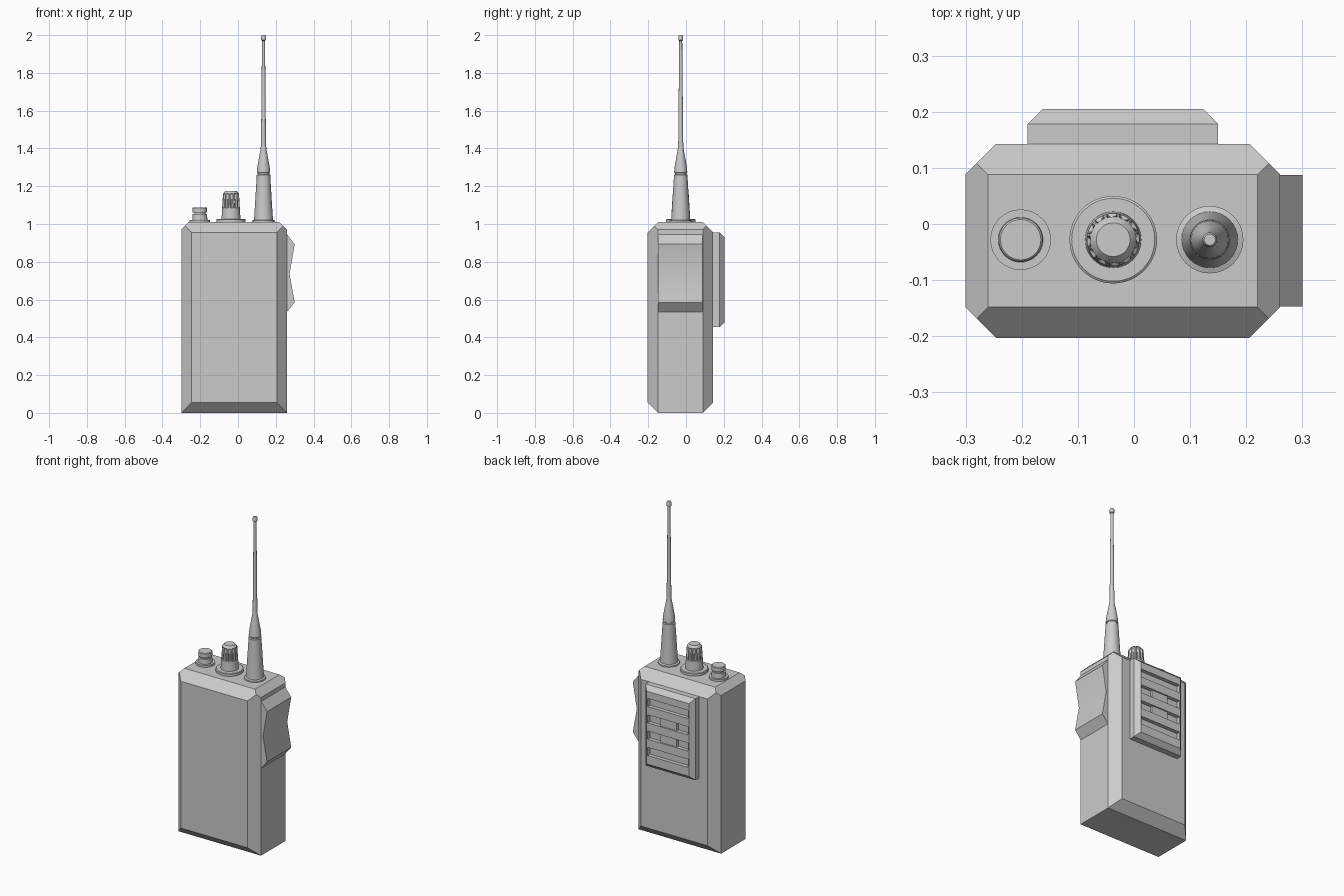
import bpy, bmesh, math
from mathutils import Vector

if "Cube" in bpy.data.objects:
    bpy.data.objects.remove(bpy.data.objects["Cube"])


def finish(bm, name, smooth=False):
    bmesh.ops.recalc_face_normals(bm, faces=bm.faces)
    mesh = bpy.data.meshes.new(name)
    bm.to_mesh(mesh)
    bm.free()
    ob = bpy.data.objects.new(name, mesh)
    bpy.context.collection.objects.link(ob)
    if smooth:
        bpy.ops.object.select_all(action='DESELECT')
        bpy.context.view_layer.objects.active = ob
        ob.select_set(True)
        bpy.ops.object.shade_smooth_by_angle(angle=math.radians(30))
    return ob


def add_box(bm, lo, hi):
    lo, hi = Vector(lo), Vector(hi)
    verts = bmesh.ops.create_cube(bm, size=1)["verts"]
    for v in verts:
        v.co = (lo + hi) / 2 + v.co * (hi - lo)


def chamfered_box(name, lo, hi, cuts):
    """Each cut is (side signs of the edge, chamfer size)."""
    bm = bmesh.new()
    add_box(bm, lo, hi)
    for signs, size in cuts:
        co = Vector([h if s > 0 else l if s < 0 else (l + h) / 2
                     for s, l, h in zip(signs, lo, hi)])
        axis = next(i for i in range(3) if signs[i])
        co[axis] -= signs[axis] * size
        geom = bm.verts[:] + bm.edges[:] + bm.faces[:]
        cut = bmesh.ops.bisect_plane(bm, geom=geom, dist=1e-6, plane_co=co,
                                     plane_no=Vector(signs).normalized(), clear_outer=True)
        edges = [e for e in cut["geom_cut"] if isinstance(e, bmesh.types.BMEdge)]
        bmesh.ops.contextual_create(bm, geom=edges)
    return finish(bm, name)


def lathe(name, x, y, profile, segs=32):
    """Profile rows are (radius, z) or (radius, z, flute depth)."""
    bm = bmesh.new()
    rings = []
    for r, z, *flute in profile:
        ring = []
        for k in range(segs):
            rr = r - (flute[0] if flute and k % 4 < 2 else 0)
            a = 2 * math.pi * k / segs
            ring.append(bm.verts.new((x + rr * math.cos(a), y + rr * math.sin(a), z)))
        rings.append(ring)
    for a, b in zip(rings, rings[1:]):
        for k in range(segs):
            n = (k + 1) % segs
            bm.faces.new((a[k], a[n], b[n], b[k]))
    bm.faces.new(rings[0])
    bm.faces.new(rings[-1])
    return finish(bm, name, smooth=True)


# Main case with chamfered edges
cuts = [((sx, sy, 0), 0.054) for sx in (-1, 1) for sy in (-1, 1)]
cuts += [((0, sy, sz), 0.055) for sy in (-1, 1) for sz in (-1, 1)]
cuts += [((sx, 0, 1), 0.04) for sx in (-1, 1)]
chamfered_box("case", (-0.30, -0.203, 0), (0.26, 0.143, 1.01), cuts)

# Side talk button, a dipped profile extruded along y
bm = bmesh.new()
profile = [(0.24, 0.945), (0.26, 0.945), (0.30, 0.893), (0.273, 0.735),
           (0.30, 0.585), (0.26, 0.535), (0.24, 0.535)]
face = bm.faces.new([bm.verts.new((x, -0.147, z)) for x, z in profile])
ext = bmesh.ops.extrude_face_region(bm, geom=[face])["geom"]
bmesh.ops.translate(bm, vec=(0, 0.234, 0),
                    verts=[v for v in ext if isinstance(v, bmesh.types.BMVert)])
finish(bm, "talk_button", smooth=True)

# Back panel with horizontal grooves
cuts = [((sx, 1, 0), 0.027) for sx in (-1, 1)] + [((0, 1, sz), 0.027) for sz in (-1, 1)]
panel = chamfered_box("back_panel", (-0.19, 0.135, 0.455), (0.15, 0.205, 0.955), cuts)
groove_z = (0.86, 0.76, 0.66, 0.56)
bm = bmesh.new()
for z in groove_z:
    add_box(bm, (-0.157, 0.182, z - 0.025), (0.117, 0.25, z + 0.025))
cutter = finish(bm, "groove_cutter")
cutter.hide_render = True
cutter.hide_viewport = True
mod = panel.modifiers.new("grooves", 'BOOLEAN')
mod.operation = 'DIFFERENCE'
mod.solver = 'EXACT'
mod.object = cutter

# Small raised blocks in the two middle grooves
for i, z in enumerate(groove_z[1:3]):
    bm = bmesh.new()
    add_box(bm, (-0.075, 0.175, z - 0.027), (0.035, 0.197, z + 0.027))
    finish(bm, f"groove_block_{i + 1}")

# Small knob, volume knob and antenna on the top
Y = -0.028
lathe("small_knob", -0.202, Y, [
    (0.054, 1.0), (0.054, 1.022), (0.040, 1.022), (0.038, 1.052), (0.029, 1.052),
    (0.029, 1.060), (0.039, 1.060), (0.039, 1.085), (0.036, 1.088)])
lathe("volume_knob", -0.037, Y, [
    (0.078, 1.0), (0.078, 1.024), (0.074, 1.027), (0.050, 1.027), (0.047, 1.085),
    (0.047, 1.088, 0.006), (0.043, 1.155, 0.006), (0.041, 1.162), (0.030, 1.175)], 48)
lathe("antenna", 0.135, Y, [
    (0.060, 1.0), (0.060, 1.018), (0.050, 1.022), (0.036, 1.250), (0.036, 1.260),
    (0.031, 1.263), (0.031, 1.270), (0.035, 1.273), (0.033, 1.300), (0.024, 1.350),
    (0.015, 1.400), (0.013, 1.440), (0.008, 1.970), (0.013, 1.974), (0.013, 1.994),
    (0.010, 2.0)])
